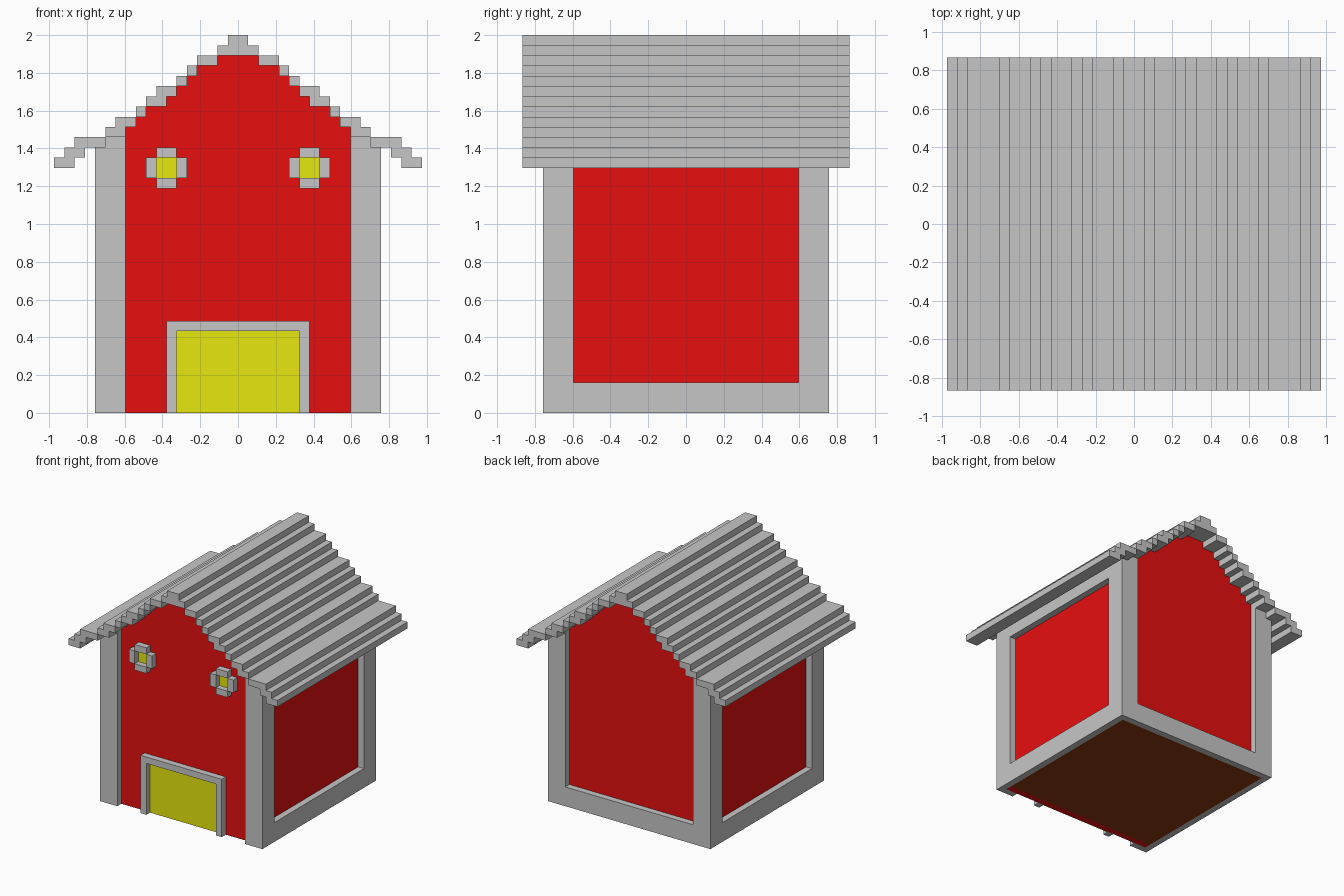
import bpy, bmesh

if "Cube" in bpy.data.objects:
    bpy.data.objects.remove(bpy.data.objects["Cube"])

U = 2 / 37  # block size: the model sits on a 37-step grid


def material(name, rgb):
    m = bpy.data.materials.new(name)
    lin = [(c / 255 / 12.92) if c < 11 else ((c / 255 + 0.055) / 1.055) ** 2.4 for c in rgb]
    m.diffuse_color = (*lin, 1)
    m.use_nodes = True
    m.node_tree.nodes["Principled BSDF"].inputs["Base Color"].default_value = m.diffuse_color
    return m


GREY = material("light grey", (198, 198, 198))
RED = material("barn red", (233, 15, 15))
YELLOW = material("yellow", (233, 233, 15))
BROWN = material("brown", (140, 56, 17))


def finish(bm, name, mat):
    bmesh.ops.recalc_face_normals(bm, faces=bm.faces)
    me = bpy.data.meshes.new(name)
    bm.to_mesh(me)
    bm.free()
    me.materials.append(mat)
    ob = bpy.data.objects.new(name, me)
    bpy.context.collection.objects.link(ob)
    return ob


def prism(bm, pts, vec):
    """Extrude a closed 3D outline (in blocks) along vec."""
    f = bm.faces.new([bm.verts.new([c * U for c in p]) for p in pts])
    ext = bmesh.ops.extrude_face_region(bm, geom=[f], use_keep_orig=True)
    verts = [g for g in ext["geom"] if isinstance(g, bmesh.types.BMVert)]
    bmesh.ops.translate(bm, verts=verts, vec=[c * U for c in vec])


def boxes(name, mat, items):
    """One object from boxes (x0, x1, y0, y1, z0, z1) in blocks."""
    bm = bmesh.new()
    for x0, x1, y0, y1, z0, z1 in items:
        prism(bm, [(x0, y0, z0), (x1, y0, z0), (x1, y1, z0), (x0, y1, z0)], (0, 0, z1 - z0))
    return finish(bm, name, mat)


def both(x0, x1, *rest):
    """A box and its mirror image in x."""
    return [(x0, x1, *rest), (-x1, -x0, *rest)]


# Stepped roof: (inner, outer) half-widths per level, from the eaves up
steps = [(16, 18), (15, 17), (13, 16), (11, 13), (10, 12), (9, 10),
         (7, 9), (6, 8), (5, 6), (4, 5), (2, 4)]
slats = []
for i, (a, b) in enumerate(steps):
    slats += both(a, b, -16, 16, 24 + i, 25 + i)
boxes("roof_slats", GREY, slats)
boxes("roof_ridge", GREY, [(-2, 2, -16, 16, 35, 36), (-1, 1, -16, 16, 36, 37)])

# Gable walls following the underside of the roof
def gable(name, y, bottom):
    right = [(13, bottom), (13, 27)]
    for i, (a, _) in enumerate(steps[3:]):
        right += [(a, 27 + i), (a, 28 + i)]
    outline = right + [(-x, z) for x, z in reversed(right)]
    bm = bmesh.new()
    prism(bm, [(x, y, z) for x, z in outline], (0, 1, 0))
    finish(bm, name, RED)


gable("front_wall", -13, 0)
gable("back_wall", 12, 1)

# Side walls and floor
boxes("side_walls", RED, both(12, 13, -12, 12, 1, 27))
boxes("floor", BROWN, [(-13, 13, -12, 13, 0, 1)])

# L-shaped corner posts
bm = bmesh.new()
ell = [(14, 14), (11, 14), (11, 13), (13, 13), (13, 11), (14, 11)]
for sx in (-1, 1):
    for sy in (-1, 1):
        prism(bm, [(x * sx, y * sy, 0) for x, y in ell], (0, 0, 27))
finish(bm, "corner_posts", GREY)

# Sills and top beams between the posts
boxes("sills", GREY, both(13, 14, -11, 11, 0, 3) + [(-11, 11, 13, 14, 0, 3)])
boxes("top_beams", GREY, both(13, 14, -11, 11, 24, 27))

# Door and its frame
boxes("door", YELLOW, [(-6, 6, -13.1, -13, 0, 8)])
boxes("door_frame", GREY, both(6, 7, -14, -13, 0, 8) + [(-7, 7, -14, -13, 8, 9)])

# Two windows with four frame blocks each
boxes("window_panes", YELLOW, both(6, 8, -13.1, -13, 23, 25))
frame = []
for x0, x1, z0, z1 in [(5, 6, 23, 25), (8, 9, 23, 25), (6, 8, 22, 23), (6, 8, 25, 26)]:
    frame += both(x0, x1, -14, -13, z0, z1)
boxes("window_frames", GREY, frame)
